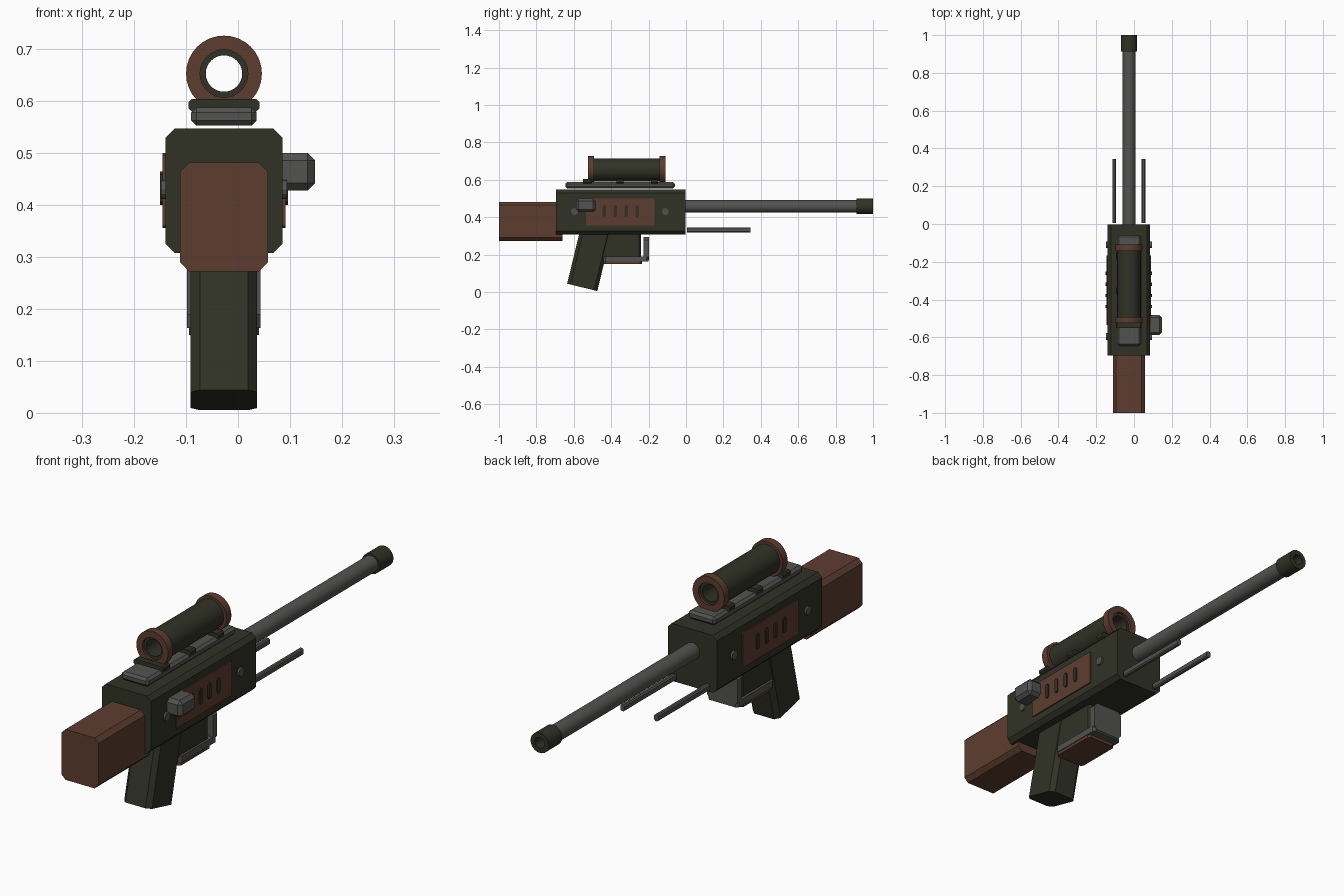
import bpy, bmesh, math
from mathutils import Matrix, Vector

if "Cube" in bpy.data.objects:
    bpy.data.objects.remove(bpy.data.objects["Cube"])

CX = -0.027  # centre line of the gun


def mat(name, col):
    m = bpy.data.materials.new(name)
    m.diffuse_color = (*col, 1)
    m.use_nodes = True
    m.node_tree.nodes["Principled BSDF"].inputs["Base Color"].default_value = m.diffuse_color
    return m


GREEN = mat("dark olive", (0.030, 0.032, 0.019))
BROWN = mat("wood brown", (0.110, 0.046, 0.028))
GREY = mat("gun metal grey", (0.085, 0.085, 0.080))


def finish(name, bm, m):
    bmesh.ops.recalc_face_normals(bm, faces=bm.faces)
    me = bpy.data.meshes.new(name)
    bm.to_mesh(me)
    bm.free()
    me.materials.append(m)
    ob = bpy.data.objects.new(name, me)
    bpy.context.collection.objects.link(ob)
    return ob


def box(name, x, y, z, m, axis=1, c=0.0, rot=None):
    """Box from ranges; edges parallel to axis (or all, axis=None) chamfered by c."""
    lo, hi = Vector((x[0], y[0], z[0])), Vector((x[1], y[1], z[1]))
    size, mid = hi - lo, (lo + hi) / 2
    bm = bmesh.new()
    bmesh.ops.create_cube(bm, size=1)
    bmesh.ops.scale(bm, vec=size, verts=bm.verts)
    if c:
        es = [e for e in bm.edges if axis is None or
              abs((e.verts[0].co - e.verts[1].co).normalized()[axis]) > 0.9]
        bmesh.ops.bevel(bm, geom=es, offset=c, segments=1, affect='EDGES')
    if rot:
        bmesh.ops.transform(bm, matrix=rot, verts=bm.verts)
    bmesh.ops.translate(bm, vec=mid, verts=bm.verts)
    return finish(name, bm, m)


def lathe(name, prof, z, m, closed=False, n=32):
    """Revolve (y, r) profile around the y axis at (CX, z)."""
    bm = bmesh.new()
    rings = []
    for y, r in prof:
        if r == 0:
            rings.append([bm.verts.new((CX, y, z))] * n)
        else:
            rings.append([bm.verts.new((CX + r * math.cos(2 * math.pi * i / n), y,
                                        z + r * math.sin(2 * math.pi * i / n))) for i in range(n)])
    pairs = list(zip(rings, rings[1:])) + ([(rings[-1], rings[0])] if closed else [])
    for a, b in pairs:
        for i in range(n):
            j = (i + 1) % n
            bm.faces.new(list(dict.fromkeys((a[i], a[j], b[j], b[i]))))
    ob = finish(name, bm, m)
    ob.data.shade_smooth()
    ob.data.set_sharp_from_angle(angle=math.radians(35))
    return ob


def tube(name, y0, y1, ro, ri, z, m):
    return lathe(name, [(y0, ri), (y0, ro), (y1, ro), (y1, ri)], z, m, True)


# receiver and stock
box("receiver", (-0.14, 0.086), (-0.695, -0.003), (0.308, 0.547), GREEN, 1, 0.018)
box("stock", (-0.112, 0.058), (-1.0, -0.66), (0.272, 0.482), BROWN, 1, 0.018)

# barrel and hollow muzzle
lathe("barrel", [(-0.05, 0), (-0.05, 0.034), (0.93, 0.034), (0.93, 0)], 0.458, GREY)
tube("muzzle", 0.912, 1.0, 0.042, 0.022, 0.458, GREEN)

# folded front rods
for s, side in ((-1, "left"), (1, "right")):
    x = CX + s * 0.078
    box(f"front_rod_{side}", (x - 0.010, x + 0.010), (0.005, 0.345), (0.319, 0.346), GREY, 1, 0.005)

# scope on its rail
box("rail", (-0.09, 0.036), (-0.645, -0.06), (0.553, 0.588), GREY, None, 0.010)
for i, (a, b) in enumerate(((-0.55, -0.505), (-0.372, -0.335), (-0.187, -0.15))):
    box(f"scope_mount_{i}", (-0.095, 0.041), (a, b), (0.58, 0.604), GREEN, 1, 0.006)
tube("scope_tube", -0.515, -0.12, 0.061, 0.035, 0.653, GREEN)
tube("scope_ring_rear", -0.525, -0.492, 0.073, 0.046, 0.653, BROWN)
tube("scope_ring_front", -0.142, -0.109, 0.073, 0.046, 0.653, BROWN)

# side panels with vent slots and bolts
for s, side in ((-1, "left"), (1, "right")):
    def span(depth):
        return sorted((CX + s * 0.10, CX + s * depth))
    box(f"side_panel_{side}", span(0.118), (-0.535, -0.168), (0.356, 0.5), BROWN, 0, 0.004)
    for i in range(4):
        y = -0.437 + 0.0585 * i
        box(f"vent_{side}_{i}", span(0.123), (y - 0.009, y + 0.009), (0.4, 0.465), GREEN, 0, 0.006)
    for i, y in enumerate((-0.596, -0.11)):
        bm = bmesh.new()
        bmesh.ops.create_cone(bm, cap_ends=True, segments=12, radius1=0.018, radius2=0.018, depth=0.03,
                              matrix=Matrix.Translation((CX + s * 0.106, y, 0.43))
                              @ Matrix.Rotation(math.pi / 2, 4, 'Y'))
        finish(f"bolt_{side}_{i}", bm, GREY)

# bolt handle on the right only
box("bolt_handle", (0.06, 0.148), (-0.588, -0.482), (0.428, 0.5), GREY, None, 0.014)

# raked grip
box("grip", (-0.091, 0.037), (-0.599, -0.433), (0.02, 0.35), GREEN, 2, 0.018,
    Matrix.Rotation(math.radians(-13.6), 4, 'X'))

# magazine well, guard and base plate
box("magazine_well", (-0.088, 0.034), (-0.46, -0.24), (0.185, 0.32), GREEN, 2, 0.01)
box("guard_bottom", (-0.098, 0.043), (-0.44, -0.2), (0.163, 0.19), GREY, 2, 0.01)
box("guard_front", (-0.098, 0.043), (-0.226, -0.198), (0.17, 0.295), GREY, 1, 0.016)
box("base_plate", (-0.094, 0.04), (-0.44, -0.235), (0.15, 0.168), BROWN, 2, 0.01)
